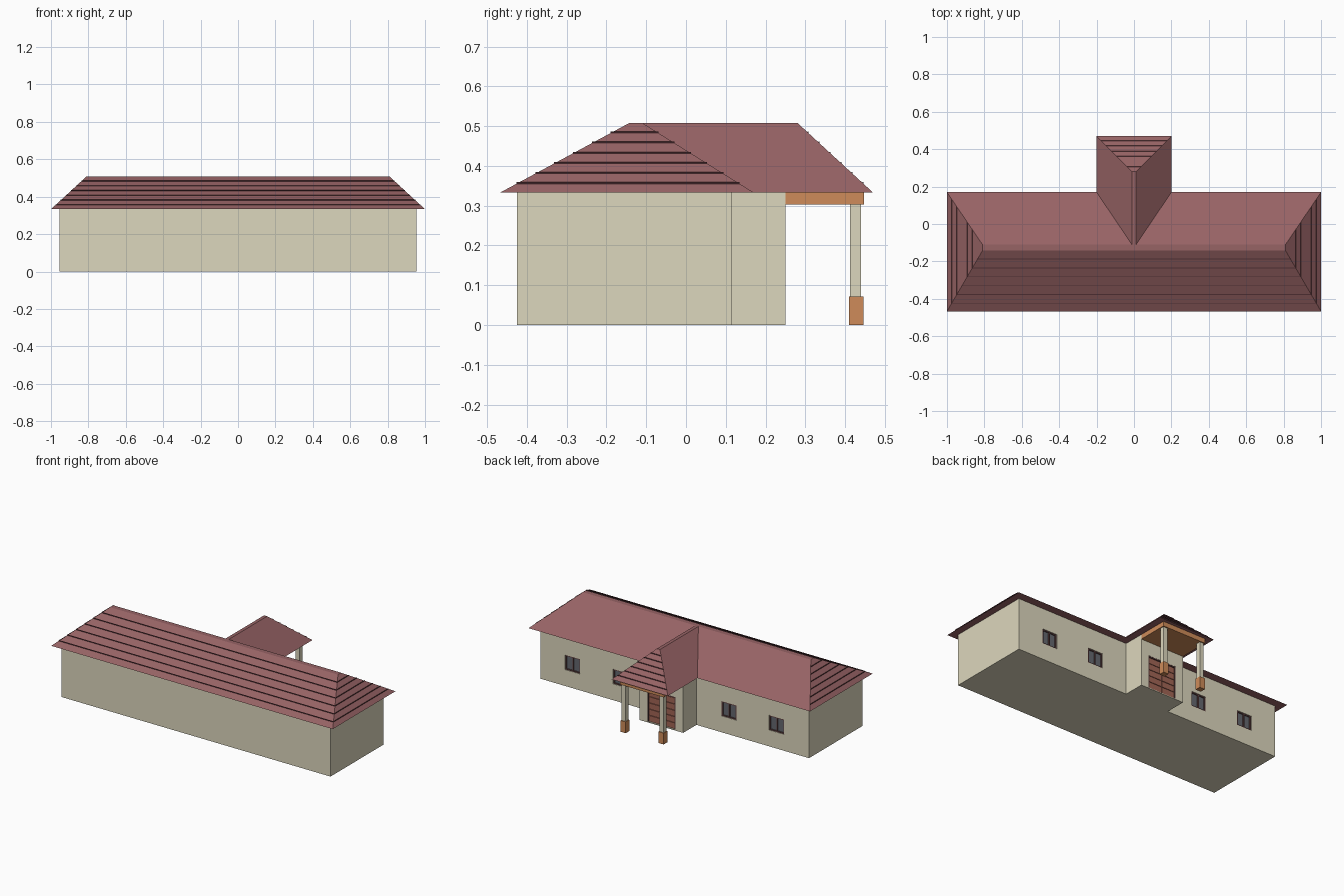
import bpy, bmesh

if "Cube" in bpy.data.objects:
    bpy.data.objects.remove(bpy.data.objects["Cube"])

def material(name, rgb):
    m = bpy.data.materials.new(name)
    m.diffuse_color = (*rgb, 1)
    m.use_nodes = True
    m.node_tree.nodes["Principled BSDF"].inputs["Base Color"].default_value = m.diffuse_color
    return m

CREAM = material("cream_wall", (0.72, 0.68, 0.51))
ROOF = material("maroon_roof", (0.31, 0.125, 0.13))
LINE = material("dark_course", (0.07, 0.025, 0.03))
ORANGE = material("orange_brick", (0.62, 0.26, 0.10))
FRAME = material("window_frame", (0.13, 0.06, 0.06))
GLASS = material("window_glass", (0.13, 0.14, 0.16))
DOOR = material("door_wood", (0.36, 0.13, 0.09))

EAVE, TOP = 0.333, 0.508

def mesh_object(name, bm, mat):
    bmesh.ops.recalc_face_normals(bm, faces=bm.faces)
    me = bpy.data.meshes.new(name)
    bm.to_mesh(me)
    bm.free()
    ob = bpy.data.objects.new(name, me)
    bpy.context.collection.objects.link(ob)
    me.materials.append(mat)
    return ob

def loft(name, lower, upper, mat):
    """Closed solid between two matching rings of points."""
    bm = bmesh.new()
    a = [bm.verts.new(p) for p in lower]
    b = [bm.verts.new(p) for p in upper]
    bm.faces.new(a)
    bm.faces.new(b)
    n = len(a)
    for i in range(n):
        j = (i + 1) % n
        bm.faces.new((a[i], a[j], b[j], b[i]))
    return mesh_object(name, bm, mat)

def at(outline, z):
    return [(x, y, z) for x, y in outline]

def box(name, x0, x1, y0, y1, z0, z1, mat):
    ring = [(x0, y0), (x1, y0), (x1, y1), (x0, y1)]
    return loft(name, at(ring, z0), at(ring, z1), mat)

# T-shaped walls
plan = [(-.955, -.425), (.955, -.425), (.955, .115), (.155, .115),
        (.155, .25), (-.155, .25), (-.155, .115), (-.955, .115)]
walls = loft("walls", at(plan, 0), at(plan, EAVE), CREAM)

def recess(*size):
    cutter = box("recess_cutter", *size, CREAM)
    cutter.hide_render = True
    cutter.hide_viewport = True
    mod = walls.modifiers.new("recess", 'BOOLEAN')
    mod.operation = 'DIFFERENCE'
    mod.solver = 'EXACT'
    mod.object = cutter

# Recessed sliding windows
for cx in (-.725, -.385, .385, .725):
    x0, x1, z0, z1, y = cx - .053, cx + .053, .105, .2, .115
    recess(x0, x1, y - .012, y + .02, z0, z1)
    box("window_glass", x0, x1, y - .012, y - .009, z0, z1, GLASS)
    for px in (x0 + .004, cx, x1 - .004):
        box("window_upright", px - .004, px + .004, y - .012, y - .003, z0, z1, FRAME)
    for pz in (z0, z1 - .007):
        box("window_rail", x0, x1, y - .012, y - .003, pz, pz + .007, FRAME)

# Recessed double door with horizontal panels
recess(-.1, .1, .238, .27, .005, .215)
box("door_backing", -.1, .1, .238, .241, .005, .215, FRAME)
for s in (-1, 1):
    a, b = sorted((s * .003, s * .092))
    for i in range(5):
        z = .008 + i * .04
        box("door_panel", a, b, .241, .246, z, z + .037, DOOR)
    a, b = sorted((s * .094, s * .1))
    box("door_jamb", a, b, .238, .249, .005, .215, FRAME)
box("door_head", -.1, .1, .238, .249, .208, .215, FRAME)

# Main hipped roof with a narrow flat ridge
eaves = [(-1, -.467), (1, -.467), (1, .17), (-1, .17)]
ridge = [(-.81, -.142), (.81, -.142), (.81, -.11), (-.81, -.11)]
loft("main_roof", at(eaves, EAVE), at(ridge, TOP), ROOF)

# Porch roof running into the back slope
porch_eaves = [(-.2, .17), (.2, .17), (.2, .47), (-.2, .47)]
porch_ridge = [(-.011, -.11), (.011, -.11), (.011, .28), (-.011, .28)]
loft("porch_roof", at(porch_eaves, EAVE), at(porch_ridge, TOP), ROOF)

# Thin shingle courses on the front slope, hip ends and porch hip
def course(name, low, high, z, i, j):
    def outline(h):
        t = (h - EAVE) / (TOP - EAVE)
        return [(p[0] + (q[0] - p[0]) * t, p[1] + (q[1] - p[1]) * t) for p, q in zip(low, high)]
    p, q = outline(z)[i], outline(z)[j]
    h = .002
    lo = [outline(z - h)[i], outline(z - h)[j]]
    loft(name, at(lo + [q, p], z - h),
         at(lo + [q, p], z + h), LINE)

for k in range(6):
    z = .357 + k * .0255
    course("front_course", eaves, ridge, z, 0, 1)
    course("right_course", eaves, ridge, z, 1, 2)
    course("left_course", eaves, ridge, z, 3, 0)
    course("porch_course", porch_eaves, porch_ridge, z, 2, 3)

# Porch ceiling beam, posts and brick bases
box("porch_beam", -.155, .155, .25, .447, .303, EAVE, ORANGE)
for cx in (-.135, .135):
    box("porch_post", cx - .014, cx + .014, .412, .44, .07, .303, CREAM)
    box("post_base", cx - .0185, cx + .0185, .409, .446, 0, .072, ORANGE)
